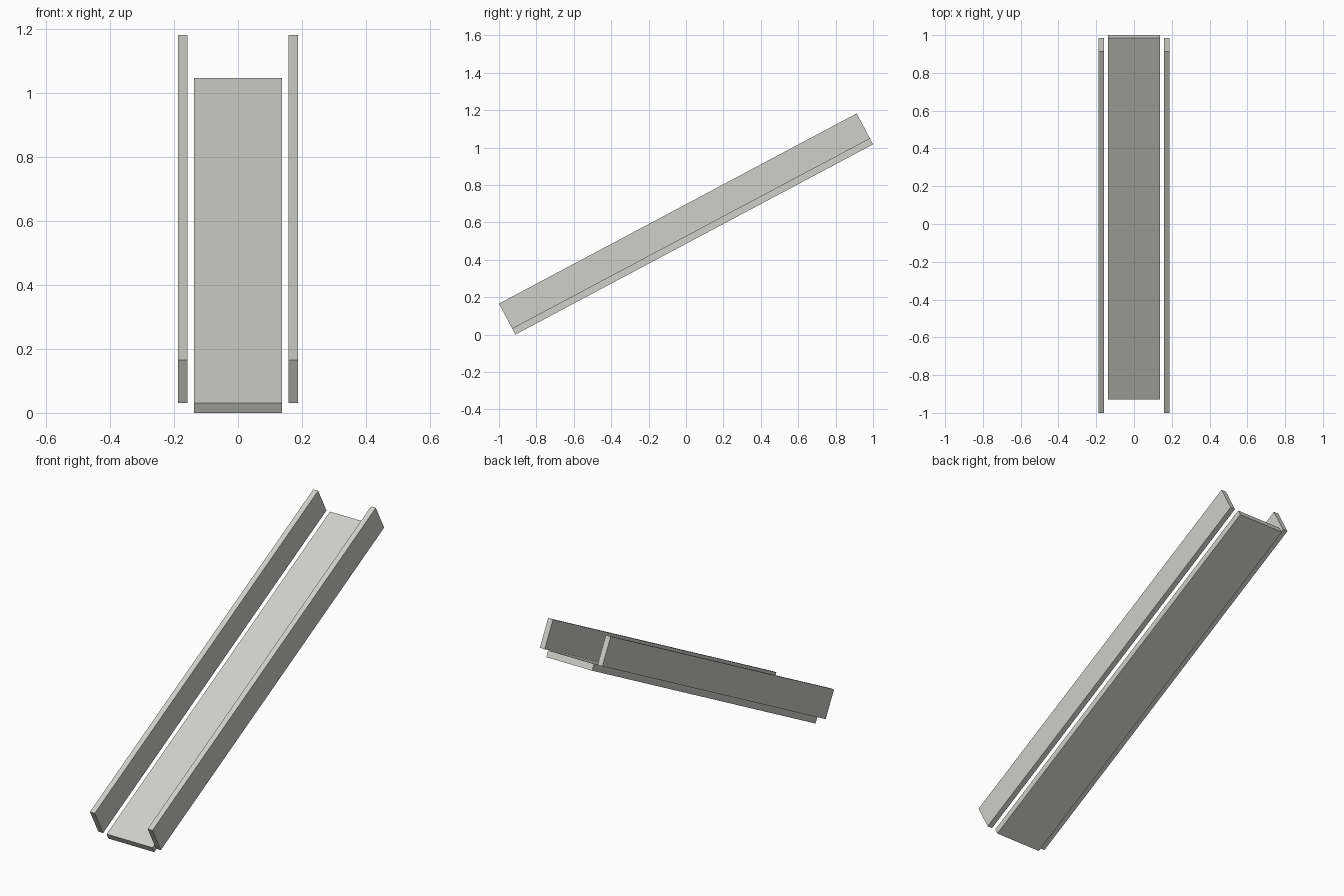
import bpy
import math
from mathutils import Matrix, Vector

cube = bpy.data.objects.get("Cube")
if cube:
    bpy.data.objects.remove(cube, do_unlink=True)

SLOPE = math.radians(28)
LENGTH = 2.166
FLOOR_WIDTH, FLOOR_THICK = 0.275, 0.035
RAIL_THICK, RAIL_HEIGHT, RAIL_X = 0.029, 0.152, 0.173

# Light grey finish
grey = bpy.data.materials.new("light_grey")
grey.use_nodes = True
colour = (0.62, 0.62, 0.59, 1)
grey.diffuse_color = colour
grey.node_tree.nodes["Principled BSDF"].inputs["Base Color"].default_value = colour

# The chute is laid out flat, then tilted about its lower front edge
front_y = -1 + (FLOOR_THICK + RAIL_HEIGHT) * math.sin(SLOPE)
tilt = Matrix.Translation((0, front_y, 0)) @ Matrix.Rotation(SLOPE, 4, 'X')


def board(name, x, bottom, width, height):
    """Full-length board whose underside sits at the given height above the slope."""
    bpy.ops.mesh.primitive_cube_add(size=1)
    obj = bpy.context.object
    obj.name = name
    centre = Vector((x, LENGTH / 2, bottom + height / 2))
    size = Matrix.Diagonal((width, LENGTH, height, 1))
    obj.data.transform(Matrix.Translation(centre) @ size)
    obj.matrix_world = tilt
    obj.data.materials.append(grey)


# Sloping floor
board("chute_floor", 0, 0, FLOOR_WIDTH, FLOOR_THICK)

# Side rails, standing clear of the floor on each side
for side, sign in (("left", 1), ("right", -1)):
    board(side + "_rail", sign * RAIL_X, FLOOR_THICK, RAIL_THICK, RAIL_HEIGHT)
